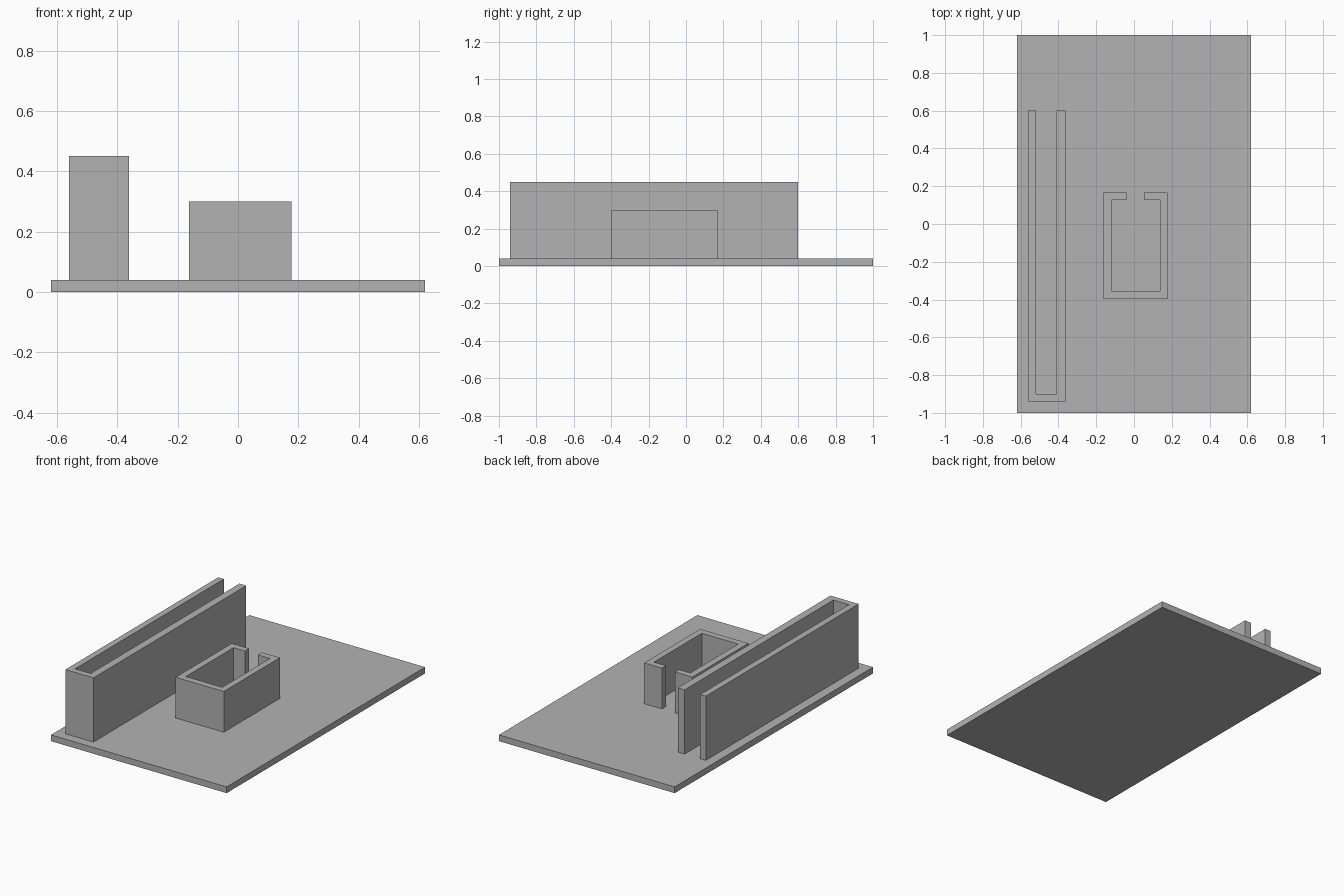
import bpy
import bmesh

cube = bpy.data.objects.get("Cube")
if cube:
    bpy.data.objects.remove(cube, do_unlink=True)

grey = bpy.data.materials.new("plain_grey")
grey.use_nodes = True
colour = (0.45, 0.45, 0.45, 1)
grey.diffuse_color = colour
grey.node_tree.nodes["Principled BSDF"].inputs["Base Color"].default_value = colour


def extrude_outline(name, outline, bottom, top):
    """Raise a flat outline into a solid between two heights."""
    bm = bmesh.new()
    face = bm.faces.new([bm.verts.new((x, y, bottom)) for x, y in outline])
    raised = bmesh.ops.extrude_face_region(bm, geom=[face], use_keep_orig=True)
    verts = [g for g in raised["geom"] if isinstance(g, bmesh.types.BMVert)]
    bmesh.ops.translate(bm, verts=verts, vec=(0, 0, top - bottom))
    bmesh.ops.recalc_face_normals(bm, faces=bm.faces)
    mesh = bpy.data.meshes.new(name)
    bm.to_mesh(mesh)
    bm.free()
    mesh.materials.append(grey)
    obj = bpy.data.objects.new(name, mesh)
    bpy.context.collection.objects.link(obj)
    return obj


BASE_TOP = 0.04

# Flat base slab
extrude_outline("base_plate", [(-0.62, -1), (0.62, -1), (0.62, 1), (-0.62, 1)],
                0, BASE_TOP)

# Long tall channel, open at the back
extrude_outline("long_channel_wall",
                [(-0.56, 0.60), (-0.56, -0.94), (-0.362, -0.94), (-0.362, 0.60),
                 (-0.41, 0.60), (-0.41, -0.90), (-0.52, -0.90), (-0.52, 0.60)],
                BASE_TOP, 0.45)

# Small enclosure with a doorway gap in the back wall
extrude_outline("enclosure_wall",
                [(-0.04, 0.168), (-0.162, 0.168), (-0.162, -0.397), (0.178, -0.397),
                 (0.178, 0.168), (0.052, 0.168), (0.052, 0.127), (0.137, 0.127),
                 (0.137, -0.355), (-0.12, -0.355), (-0.12, 0.127), (-0.04, 0.127)],
                BASE_TOP, 0.30)
